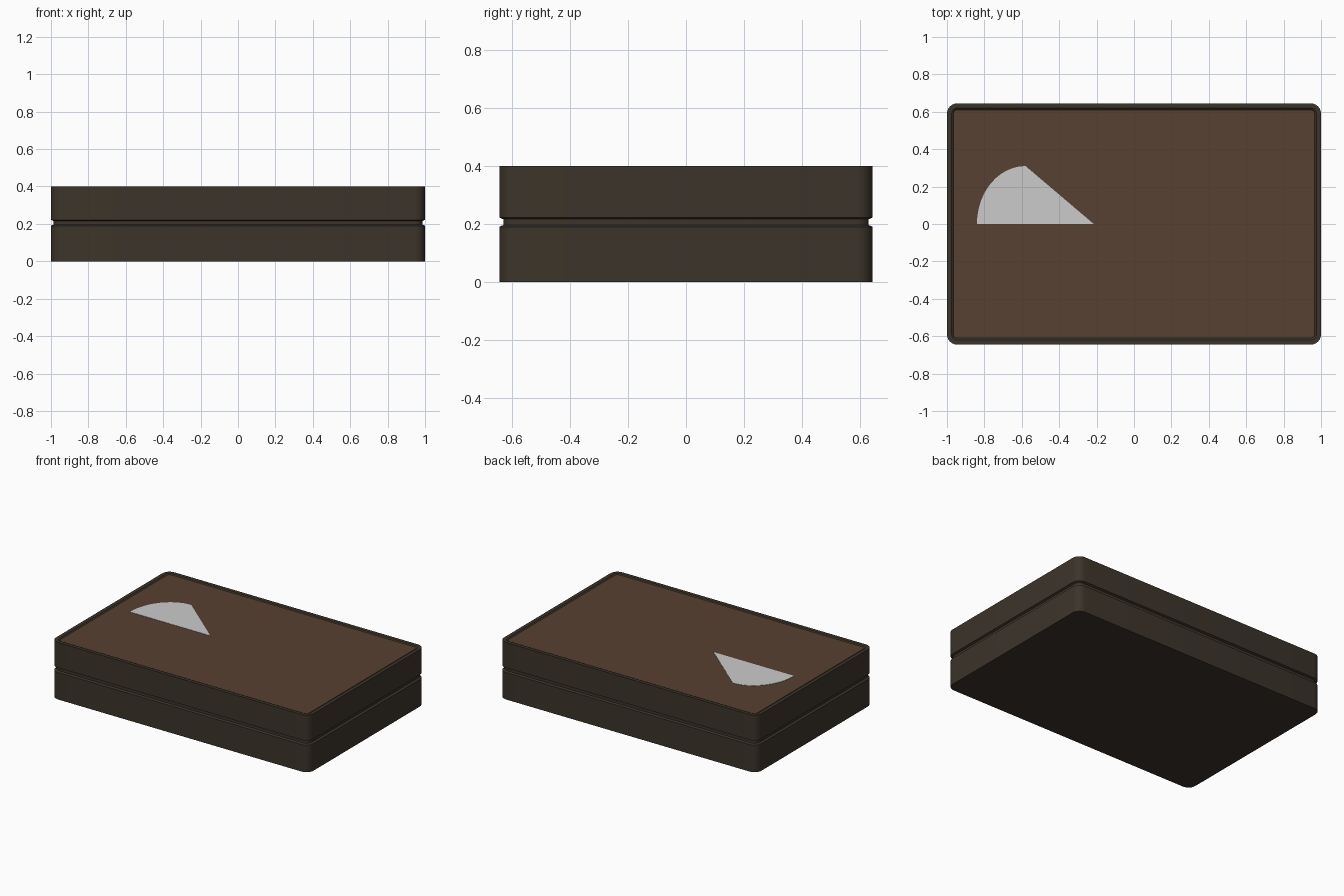
import bpy, bmesh, math

if "Cube" in bpy.data.objects:
    bpy.data.objects.remove(bpy.data.objects["Cube"])

HX, HY, H, R = 1.0, 0.645, 0.4, 0.055


def material(name, rgb):
    m = bpy.data.materials.new(name)
    m.diffuse_color = (*rgb, 1)
    m.use_nodes = True
    m.node_tree.nodes["Principled BSDF"].inputs["Base Color"].default_value = m.diffuse_color
    return m


def ring(bm, inset, z, seg=6):
    """Rounded rectangle loop of vertices, inset from the outer wall."""
    r = max(R - inset, 0.012)
    cx, cy = HX - inset - r, HY - inset - r
    verts = []
    for i, (sx, sy) in enumerate([(1, 1), (-1, 1), (-1, -1), (1, -1)]):
        for k in range(seg + 1):
            a = math.pi / 2 * (i + k / seg)
            verts.append(bm.verts.new((sx * cx + r * math.cos(a), sy * cy + r * math.sin(a), z)))
    return verts


def loft(name, steps, mat):
    """Closed solid through a stack of (inset, z) rings."""
    bm = bmesh.new()
    rings = [ring(bm, i, z) for i, z in steps]
    for a, b in zip(rings, rings[1:]):
        for j in range(len(a)):
            k = (j + 1) % len(a)
            bm.faces.new((a[j], a[k], b[k], b[j]))
    bm.faces.new(rings[0][::-1])
    bm.faces.new(rings[-1])
    return finish(name, bm, mat)


def finish(name, bm, mat=None):
    bmesh.ops.recalc_face_normals(bm, faces=bm.faces)
    me = bpy.data.meshes.new(name)
    bm.to_mesh(me)
    bm.free()
    if mat:
        me.materials.append(mat)
    ob = bpy.data.objects.new(name, me)
    bpy.context.collection.objects.link(ob)
    bpy.context.view_layer.objects.active = ob
    ob.select_set(True)
    bpy.ops.object.shade_smooth_by_angle(angle=math.radians(30))
    ob.select_set(False)
    return ob


dark = material("dark_brown", (0.045, 0.034, 0.023))
brown = material("leather_brown", (0.095, 0.052, 0.032))

# Case shell with a seam groove around the middle and a shallow rimmed top
loft("case_shell", [(0, 0), (0, 0.19), (0.014, 0.196), (0.014, 0.216), (0, 0.222),
                    (0, H), (0.025, H), (0.035, H - 0.008)], dark)

# Brown panel set inside the rim
loft("top_panel", [(0.035, H - 0.012), (0.035, H - 0.005)], brown)

# Plain grey inlay: quarter arc on the left, sloping edge on the right
bm = bmesh.new()
n = 12
outline = [(-0.58 - 0.26 * math.cos(math.pi / 2 * k / n), 0.31 * math.sin(math.pi / 2 * k / n))
           for k in range(n + 1)] + [(-0.215, 0)]
face = bm.faces.new([bm.verts.new((x, y, H - 0.006)) for x, y in outline])
top = bmesh.ops.extrude_face_region(bm, geom=[face])["geom"]
bmesh.ops.translate(bm, vec=(0, 0, 0.003),
                    verts=[v for v in top if isinstance(v, bmesh.types.BMVert)])
finish("top_inlay", bm)
